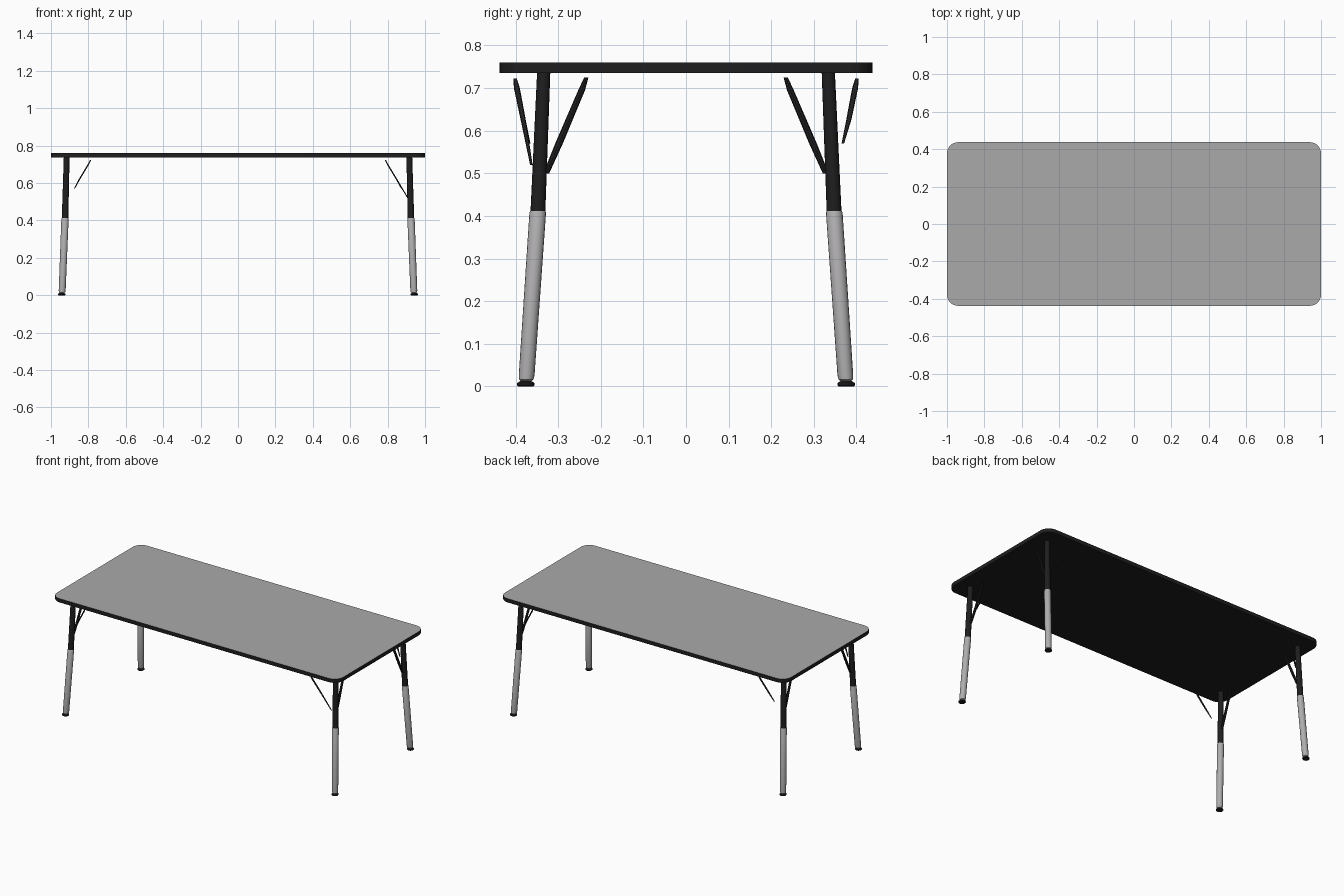
import bpy, bmesh, math

cube = bpy.data.objects.get("Cube")
if cube:
    bpy.data.objects.remove(cube, do_unlink=True)


def material(name, color):
    m = bpy.data.materials.new(name)
    m.use_nodes = True
    m.diffuse_color = color
    m.node_tree.nodes["Principled BSDF"].inputs["Base Color"].default_value = color
    return m


BLACK = material("black", (0.013, 0.013, 0.014, 1))
GREY = material("tabletop grey", (0.41, 0.4, 0.41, 1))
SILVER = material("silver metal", (0.43, 0.42, 0.43, 1))


def finish(bm, name, mats, angle=35):
    bmesh.ops.recalc_face_normals(bm, faces=bm.faces)
    mesh = bpy.data.meshes.new(name)
    bm.to_mesh(mesh)
    bm.free()
    obj = bpy.data.objects.new(name, mesh)
    bpy.context.collection.objects.link(obj)
    for m in mats:
        mesh.materials.append(m)
    bpy.ops.object.select_all(action='DESELECT')
    obj.select_set(True)
    bpy.context.view_layer.objects.active = obj
    bpy.ops.object.shade_smooth_by_angle(angle=math.radians(angle))
    return obj


def rod(name, mat, sections, sx, sy, sides=16):
    """Skin horizontal oval rings (x, y, z, rx, ry), mirrored to a corner."""
    bm = bmesh.new()
    rings = []
    for x, y, z, rx, ry in sections:
        ring = []
        for i in range(sides):
            a = math.tau * i / sides
            ring.append(bm.verts.new((sx * (x + rx * math.cos(a)),
                                      sy * (y + ry * math.sin(a)), z)))
        rings.append(ring)
    for low, high in zip(rings, rings[1:]):
        for i in range(sides):
            j = (i + 1) % sides
            bm.faces.new((low[i], low[j], high[j], high[i]))
    bm.faces.new(rings[0])
    bm.faces.new(rings[-1])
    return finish(bm, name, [mat])


def round_sections(path):
    return [(x, y, z, r, r) for x, y, z, r in path]


# Tabletop: rounded slab, grey on its upper face, black edge and underside
bm = bmesh.new()
bmesh.ops.create_cube(bm, size=1)
for v in bm.verts:
    v.co = (v.co.x * 2, v.co.y * 0.875, 0.748 + v.co.z * 0.024)
corners = [e for e in bm.edges if abs(e.verts[0].co.z - e.verts[1].co.z) > 0.01]
bmesh.ops.bevel(bm, geom=corners, offset=0.06, segments=8, profile=0.5, affect='EDGES')
bm.normal_update()
for f in bm.faces:
    f.material_index = 1 if f.normal.z > 0.9 else 0
finish(bm, "tabletop", [BLACK, GREY])

# Corner legs with glides and two braces each
for sx, side in ((1, "left"), (-1, "right")):
    for sy, end in ((-1, "front"), (1, "back")):
        tag = f"{end}_{side}"
        rod(f"{tag}_upper_leg", BLACK, round_sections([
            (0.925, 0.348, 0.40, 0.0175),
            (0.916, 0.334, 0.737, 0.0155)]), sx, sy)
        rod(f"{tag}_lower_leg", SILVER, round_sections([
            (0.941, 0.375, 0.012, 0.012),
            (0.941, 0.375, 0.016, 0.017),
            (0.940, 0.374, 0.026, 0.0185),
            (0.925, 0.348, 0.408, 0.0195),
            (0.925, 0.348, 0.412, 0.0175)]), sx, sy)
        rod(f"{tag}_glide", BLACK, round_sections([
            (0.942, 0.376, 0, 0.018),
            (0.942, 0.376, 0.003, 0.021),
            (0.942, 0.376, 0.008, 0.020),
            (0.942, 0.376, 0.013, 0.012)]), sx, sy)
        # Brace running inward along the long side
        foot = (0.908, 0.363, 0.52) if (sx, sy) == (1, -1) else (0.875, 0.368, 0.57)
        rod(f"{tag}_long_brace", BLACK, [
            (*foot, 0.003, 0.003),
            (0.845, 0.382, 0.625, 0.004, 0.006),
            (0.800, 0.397, 0.70, 0.004, 0.007),
            (0.788, 0.401, 0.722, 0.003, 0.004)], sx, sy, 8)
        # Brace running inward along the short side
        rod(f"{tag}_short_brace", BLACK, [
            (0.919, 0.328, 0.50, 0.007, 0.007),
            (0.915, 0.298, 0.57, 0.007, 0.009),
            (0.909, 0.245, 0.695, 0.007, 0.008),
            (0.908, 0.234, 0.725, 0.005, 0.005)], sx, sy, 8)
